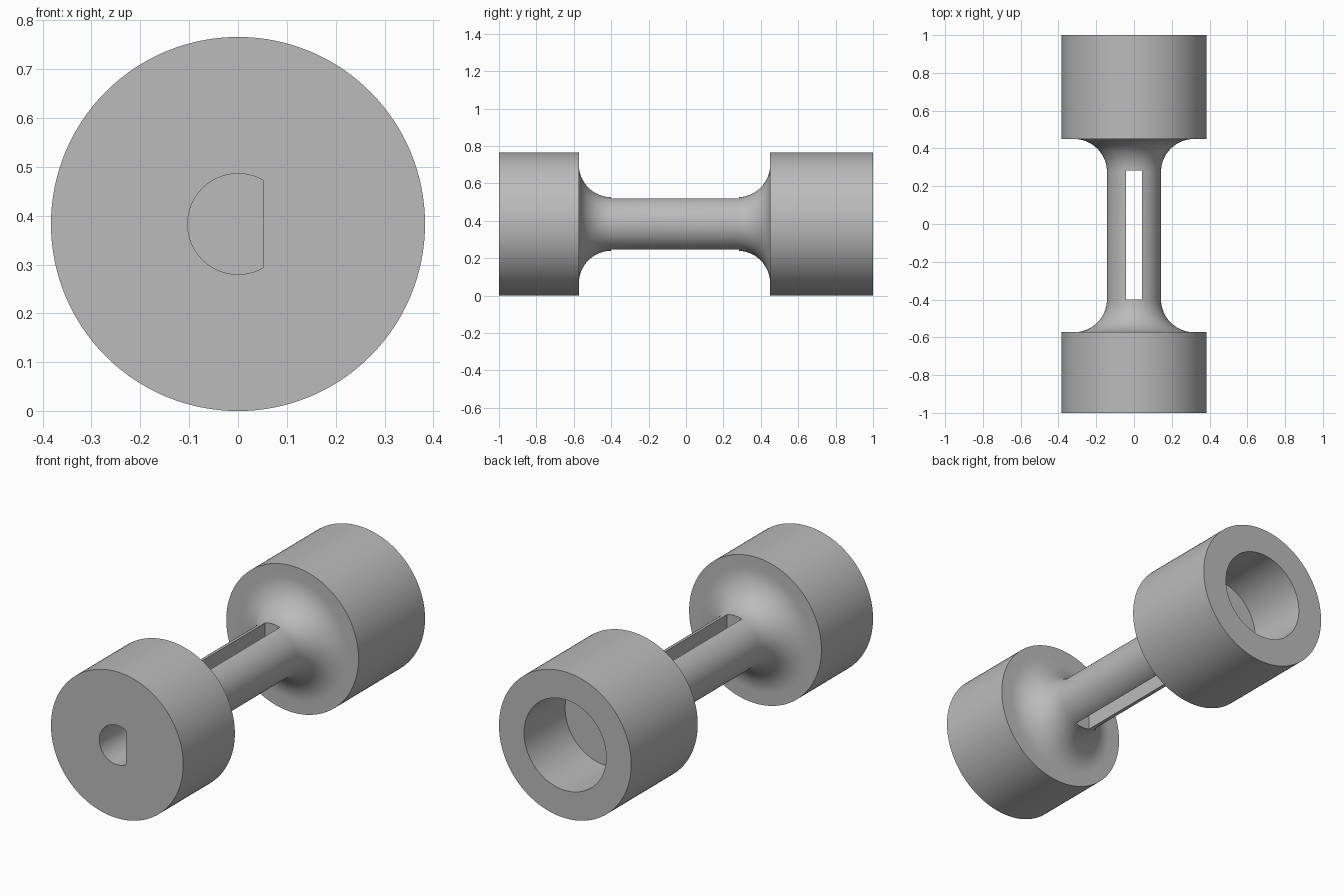
import bpy, bmesh
from math import pi, sin, cos, radians
from mathutils import Vector, Matrix

cube = bpy.data.objects.get("Cube")
if cube:
    bpy.data.objects.remove(cube, do_unlink=True)

R_HEAD, R_SHAFT, R_BORE, FILLET = 0.383, 0.143, 0.238, 0.175
FRONT, BACK = -0.573, 0.45          # inner faces of the two heads
AXIS = Vector((0, 0, R_HEAD))

grey = bpy.data.materials.new("Plain Grey")
grey.use_nodes = True
colour = (0.5, 0.5, 0.5, 1)
grey.diffuse_color = colour
grey.node_tree.nodes["Principled BSDF"].inputs["Base Color"].default_value = colour


def make_object(name, bm):
    bmesh.ops.recalc_face_normals(bm, faces=bm.faces)
    mesh = bpy.data.meshes.new(name)
    bm.to_mesh(mesh)
    bm.free()
    obj = bpy.data.objects.new(name, mesh)
    bpy.context.collection.objects.link(obj)
    mesh.materials.append(grey)
    return obj


def fillet(face_y, side, steps=16):
    """Quarter arc (radius, y) running from the head face down to the shaft."""
    centre_y, centre_r = face_y + side * FILLET, R_SHAFT + FILLET
    return [(centre_r - FILLET * sin(a), centre_y - side * FILLET * cos(a))
            for a in (pi / 2 * i / steps for i in range(steps + 1))]


# Turned body: two heads, filleted shaft and the blind bore at the back
profile = [(0, -1), (R_HEAD, -1), (R_HEAD, FRONT)]
profile += fillet(FRONT, 1) + fillet(BACK, -1)[::-1]
profile += [(R_HEAD, BACK), (R_HEAD, 1), (R_BORE, 1), (R_BORE, 0.66), (0, 0.66)]
bm = bmesh.new()
verts = [bm.verts.new(AXIS + Vector((r, y, 0))) for r, y in profile]
edges = [bm.edges.new(pair) for pair in zip(verts, verts[1:])]
bmesh.ops.spin(bm, geom=verts + edges, cent=AXIS, axis=(0, 1, 0),
               angle=2 * pi, steps=128)
bmesh.ops.remove_doubles(bm, verts=bm.verts, dist=1e-5)
body = make_object("slotted_spool_body", bm)

# Cutter for the long slot through the shaft
bm = bmesh.new()
bmesh.ops.create_cube(bm, size=1, matrix=Matrix.Translation((0, -0.058, R_HEAD))
                      @ Matrix.Diagonal((0.086, 0.684, 0.7, 1)))
slot = make_object("slot_cutter", bm)

# Cutter for the D-shaped shaft socket in the front head
bm = bmesh.new()
bmesh.ops.create_cone(bm, cap_ends=True, segments=96, radius1=0.103, radius2=0.103,
                      depth=0.8, matrix=Matrix.Translation((0, -1.04, R_HEAD))
                      @ Matrix.Rotation(pi / 2, 4, 'X'))
cut = bmesh.ops.bisect_plane(bm, geom=bm.verts[:] + bm.edges[:] + bm.faces[:],
                             plane_co=(0.052, 0, 0), plane_no=(1, 0, 0), clear_outer=True)
rim = [e for e in cut["geom_cut"] if isinstance(e, bmesh.types.BMEdge)]
bmesh.ops.edgeloop_fill(bm, edges=rim)
socket = make_object("socket_cutter", bm)

# Apply the cuts
bpy.ops.object.select_all(action='DESELECT')
body.select_set(True)
bpy.context.view_layer.objects.active = body
for cutter in (slot, socket):
    cutter.hide_render = True
    mod = body.modifiers.new(cutter.name, 'BOOLEAN')
    mod.operation, mod.solver, mod.object = 'DIFFERENCE', 'EXACT', cutter
    bpy.ops.object.modifier_apply(modifier=mod.name)
    bpy.data.objects.remove(cutter, do_unlink=True)

bpy.ops.object.shade_smooth_by_angle(angle=radians(30))
